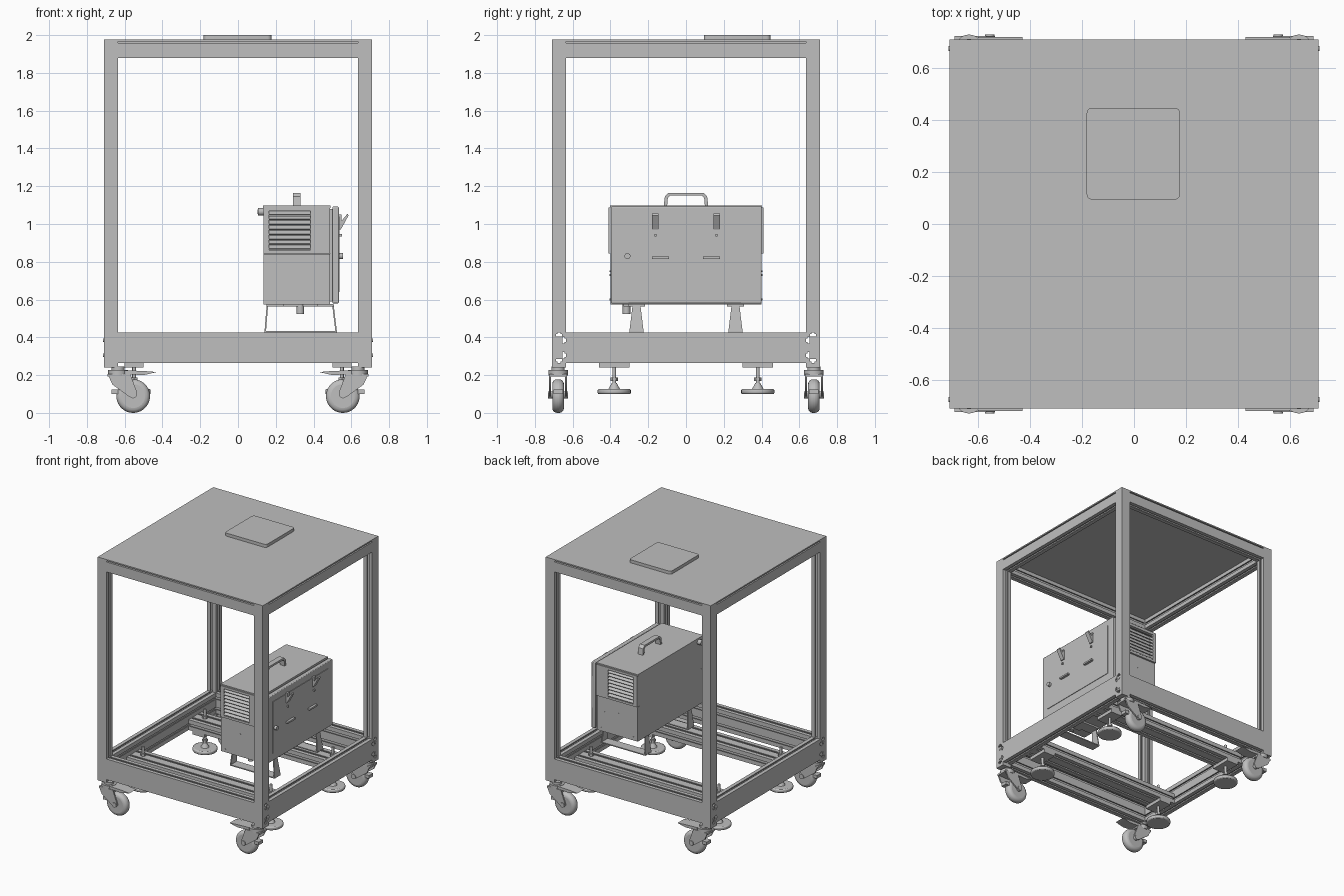
import bpy, bmesh, math
from mathutils import Matrix, Vector

if "Cube" in bpy.data.objects:
    bpy.data.objects.remove(bpy.data.objects["Cube"], do_unlink=True)

GREY = (0.52, 0.52, 0.52, 1)
mat = bpy.data.materials.new("plain grey")
mat.use_nodes = True
mat.diffuse_color = GREY
mat.node_tree.nodes["Principled BSDF"].inputs["Base Color"].default_value = GREY
parts = []


def finish(name, bm):
    bmesh.ops.recalc_face_normals(bm, faces=bm.faces)
    me = bpy.data.meshes.new(name)
    bm.to_mesh(me)
    bm.free()
    me.materials.append(mat)
    ob = bpy.data.objects.new(name, me)
    bpy.context.collection.objects.link(ob)
    parts.append(ob)
    return ob


def bevel(ob, width, segments=3):
    m = ob.modifiers.new("bevel", 'BEVEL')
    m.width, m.segments = width, segments
    m.limit_method = 'ANGLE'
    return ob


def box(name, x, y, z, tilt=0):
    """Box from (min, max) pairs, optionally tilted about x."""
    bm = bmesh.new()
    bmesh.ops.create_cube(bm, size=1)
    size = [abs(r[1] - r[0]) for r in (x, y, z)]
    mid = Vector([(r[0] + r[1]) / 2 for r in (x, y, z)])
    bm.transform(Matrix.Translation(mid) @ Matrix.Rotation(tilt, 4, 'X') @ Matrix.Diagonal((*size, 1)))
    return finish(name, bm)


def cyl(name, centre, r, length, axis='Z', r2=None, seg=32):
    bm = bmesh.new()
    bmesh.ops.create_cone(bm, cap_ends=True, segments=seg, radius1=r,
                          radius2=r if r2 is None else r2, depth=length)
    turn = {'X': Matrix.Rotation(math.pi / 2, 4, 'Y'),
            'Y': Matrix.Rotation(math.pi / 2, 4, 'X'), 'Z': Matrix()}[axis]
    bm.transform(Matrix.Translation(centre) @ turn)
    return finish(name, bm)


def extrude(name, pts, axis, a, b):
    """Prism of a 2D outline along an axis."""
    place = {'X': lambda p, t: (t, p[0], p[1]), 'Y': lambda p, t: (p[0], t, p[1]),
             'Z': lambda p, t: (p[0], p[1], t)}[axis]
    bm = bmesh.new()
    lo = [bm.verts.new(place(p, a)) for p in pts]
    hi = [bm.verts.new(place(p, b)) for p in pts]
    bm.faces.new(lo)
    bm.faces.new(hi)
    for i in range(len(pts)):
        j = (i + 1) % len(pts)
        bm.faces.new((lo[i], lo[j], hi[j], hi[i]))
    return finish(name, bm)


def profile_bar(name, axis, a, b, u, v, slots):
    """Slotted bar; slots = grooves on the low-v, high-u, high-v, low-u sides."""
    corner = [Vector(c) for c in ((u[0], v[0]), (u[1], v[0]), (u[1], v[1]), (u[0], v[1]))]
    m, q, d1, d2 = 0.009, 0.017, 0.007, 0.02
    pts = []
    for i, n in enumerate(slots):
        p, e = corner[i], corner[(i + 1) % 4] - corner[i]
        length = e.length
        e = e / length
        inward = Vector((-e.y, e.x))
        pts.append(p)
        for k in range(n):
            t = length * (k + 0.5) / n
            for s, d in ((-m, 0), (-m, d1), (-q, d1), (-q, d2), (q, d2), (q, d1), (m, d1), (m, 0)):
                pts.append(p + e * (t + s) + inward * d)
    extrude(name, pts, axis, a, b)


def span(s, a, b):
    return tuple(sorted((s * a, s * b)))


OUT, IN = 0.71, 0.635
BASE = (0.265, 0.425)
TOP = (1.88, 1.957)

# Frame: posts, base beams and top beams, grooved on their inner sides
for sx in (-1, 1):
    for sy in (-1, 1):
        slots = (int(sy > 0), int(sx < 0), int(sy < 0), int(sx > 0))
        profile_bar("corner_post", 'Z', BASE[1], 1.968, span(sx, IN, OUT), span(sy, IN, OUT), slots)
        box("corner_plate", span(sx, IN, OUT), span(sy, IN, OUT), (0.24, 0.265))
for s in (-1, 1):
    right, left = int(s < 0), int(s > 0)
    for name, zr, n in (("base", BASE, 2), ("top", TOP, 1)):
        reach = OUT if name == "base" else IN
        profile_bar(name + "_beam_x", 'X', -reach, reach, span(s, IN, OUT), zr, (1, n * right, 1, n * left))
        profile_bar(name + "_beam_y", 'Y', -IN, IN, span(s, IN, OUT), zr, (1, n * right, 1, n * left))
    # Flat cross rails carrying the levelling feet
    profile_bar("cross_rail", 'X', -IN, IN, span(s, 0.30, 0.46), (0.265, 0.345), (2, 1, 2, 1))
    for sy in (-1, 1):
        for z in (0.305, 0.385):
            cyl("end_bolt", (s * 0.711, sy * 0.675, z), 0.01, 0.006, 'X', seg=12)

# Roof panel and raised cap
box("roof_panel", (-OUT, OUT), (-OUT, OUT), (1.966, 1.976))
box("roof_liner", (-0.64, 0.64), (-0.64, 0.64), (1.955, 1.967))
cap_pts = [(cx + 0.02 * math.cos(a), cy + 0.02 * math.sin(a))
           for k, (cx, cy) in enumerate(((0.157, 0.427), (-0.162, 0.427), (-0.162, 0.114), (0.157, 0.114)))
           for a in [(k + j / 4) * math.pi / 2 for j in range(5)]]
extrude("roof_cap", cap_pts, 'Z', 1.975, 2.0)

# Casters and levelling feet at the four corners
for sx in (-1, 1):
    for sy in (-1, 1):
        y = sy * 0.677
        bevel(cyl("caster_wheel", (sx * 0.555, y, 0.089), 0.089, 0.062, 'Y', seg=40), 0.026, 4)
        cyl("caster_axle", (sx * 0.555, y, 0.095), 0.018, 0.105, 'Y', seg=16)
        cyl("caster_swivel", (sx * 0.635, y, 0.212), 0.052, 0.03)
        cyl("caster_stem", (sx * 0.635, y, 0.23), 0.035, 0.03)
        fork = [(0.69, 0.205), (0.57, 0.205), (0.535, 0.11), (0.55, 0.08), (0.575, 0.085), (0.665, 0.15)]
        for side in (-1, 1):
            yc = y + side * 0.042
            extrude("caster_fork", [(sx * a, b) for a, b in fork], 'Y', yc - 0.005, yc + 0.005)
        box("fork_bridge", span(sx, 0.57, 0.69), (y - 0.046, y + 0.046), (0.192, 0.206))
        pedal = [(0.6, 0.225), (0.5, 0.222), (0.43, 0.216), (0.5, 0.2), (0.6, 0.205)]
        extrude("brake_pedal", [(sx * a, b) for a, b in pedal], 'Y', y - 0.042, y + 0.042)
        box("brake_tab", span(sx, 0.635, 0.67), (y - 0.025, y + 0.025), (0.1, 0.125))

        fx, fy = sx * 0.55, sy * 0.38
        box("foot_plate", span(sx, 0.5, 0.6), (fy - 0.08, fy + 0.08), (0.24, 0.266))
        cyl("foot_stem", (fx, fy, 0.265), 0.01, 0.31, seg=16)
        for z in (0.178, 0.36):
            cyl("foot_nut", (fx, fy, z), 0.02, 0.018, seg=6)
        cyl("foot_neck", (fx, fy, 0.142), 0.03, 0.03, r2=0.014)
        bevel(cyl("foot_pad", (fx, fy, 0.113), 0.088, 0.028), 0.008, 2)

# Cabinet body
X0, X1, Z0, Z1 = 0.135, 0.487, 0.575, 1.093
box("cabinet_body", (X0, X1), (-0.376, 0.376), (Z0, Z1))
box("cabinet_lid", (X0 - 0.003, X1 + 0.003), (-0.403, 0.403), (Z1 - 0.008, Z1 + 0.004))
GX, GZ = (0.165, 0.385), (0.862, 1.07)
for s in (-1, 1):
    box("end_panel", (X0, X1), span(s, 0.37, 0.4), (Z0, 0.842))
    # Grille surround and tilted louvres
    deep = span(s, 0.37, 0.41)
    box("grille_surround", (X0, GX[0]), deep, (0.845, 1.088))
    box("grille_surround", (GX[1], X1), deep, (0.845, 1.088))
    box("grille_surround", GX, deep, (0.845, GZ[0]))
    box("grille_surround", GX, deep, (GZ[1], 1.088))
    for i in range(8):
        z = GZ[0] + 0.014 + i * 0.026
        box("grille_louvre", GX, span(s, 0.38, 0.412), (z - 0.003, z + 0.003), s * -0.6)
    for x, z in ((0.17, 0.6), (0.45, 0.6), (0.3, 0.75), (0.42, 0.73)):
        cyl("panel_screw", (x, s * 0.401, z), 0.005, 0.006, 'Y', seg=10)
    # Splayed strap stands
    yc = s * 0.262
    foot = [(yc - 0.038, 0.428), (yc + 0.038, 0.428), (yc + 0.02, 0.576), (yc - 0.02, 0.576)]
    for top, low in ((0.152, 0.14), (0.498, 0.516)):
        leg = extrude("stand_leg", foot, 'X', 0, 0.008)
        for v in leg.data.vertices:
            v.co.x += low + (top - low) * (v.co.z - 0.428) / 0.148
    box("stand_base", (0.14, 0.524), (yc - 0.038, yc + 0.038), (0.425, 0.433))
    box("stand_rail", (0.15, 0.506), (yc - 0.045, yc + 0.045), (0.562, 0.576))

# Door with latches, pulls and lock
box("door_gap", (X1, 0.502), (-0.385, 0.385), (0.59, 1.08))
bevel(box("door", (0.5, 0.534), (-0.398, 0.4), (0.58, 1.092)), 0.005, 2)
box("door_plate", (0.53, 0.538), (-0.34, 0.34), (0.64, 1.04))
flap = [(0.534, 0.972), (0.545, 0.972), (0.585, 1.045), (0.58, 1.055), (0.534, 1.0)]
for s in (-1, 1):
    y = s * 0.162
    extrude("door_latch", flap, 'Y', y - 0.017, y + 0.017)
    box("latch_base", (0.534, 0.548), (y - 0.014, y + 0.014), (1.0, 1.05))
    box("latch_stop", (0.534, 0.55), (y - 0.006, y + 0.006), (0.935, 0.947))
    box("door_pull", (0.534, 0.557), span(s, 0.09, 0.18), (0.815, 0.828))
cyl("door_lock", (0.545, -0.31, 0.83), 0.016, 0.024, 'X', seg=16)

# Carrying handle: bent strap seen from the side
outer = [(0.118, 1.094), (0.112, 1.145), (0.092, 1.165)]
inner = [(0.1, 1.094), (0.096, 1.138), (0.084, 1.15)]
arch = outer + [(-a, b) for a, b in reversed(outer)] + [(-a, b) for a, b in inner] + list(reversed(inner))
extrude("carry_handle", arch, 'X', 0.29, 0.332)

# Small fittings
cyl("side_knob", (0.12, -0.35, 1.065), 0.02, 0.03, 'X', seg=16)
cyl("side_knob_cap", (0.11, -0.35, 1.065), 0.012, 0.012, 'X', seg=16)
cyl("drain_fitting", (0.33, -0.315, 0.55), 0.02, 0.055, seg=16)
box("bottom_bracket", (0.24, 0.42), (-0.33, -0.22), (0.562, 0.576))

bpy.ops.object.select_all(action='DESELECT')
for ob in parts:
    ob.select_set(True)
bpy.context.view_layer.objects.active = parts[0]
bpy.ops.object.shade_smooth_by_angle(angle=math.radians(35))
